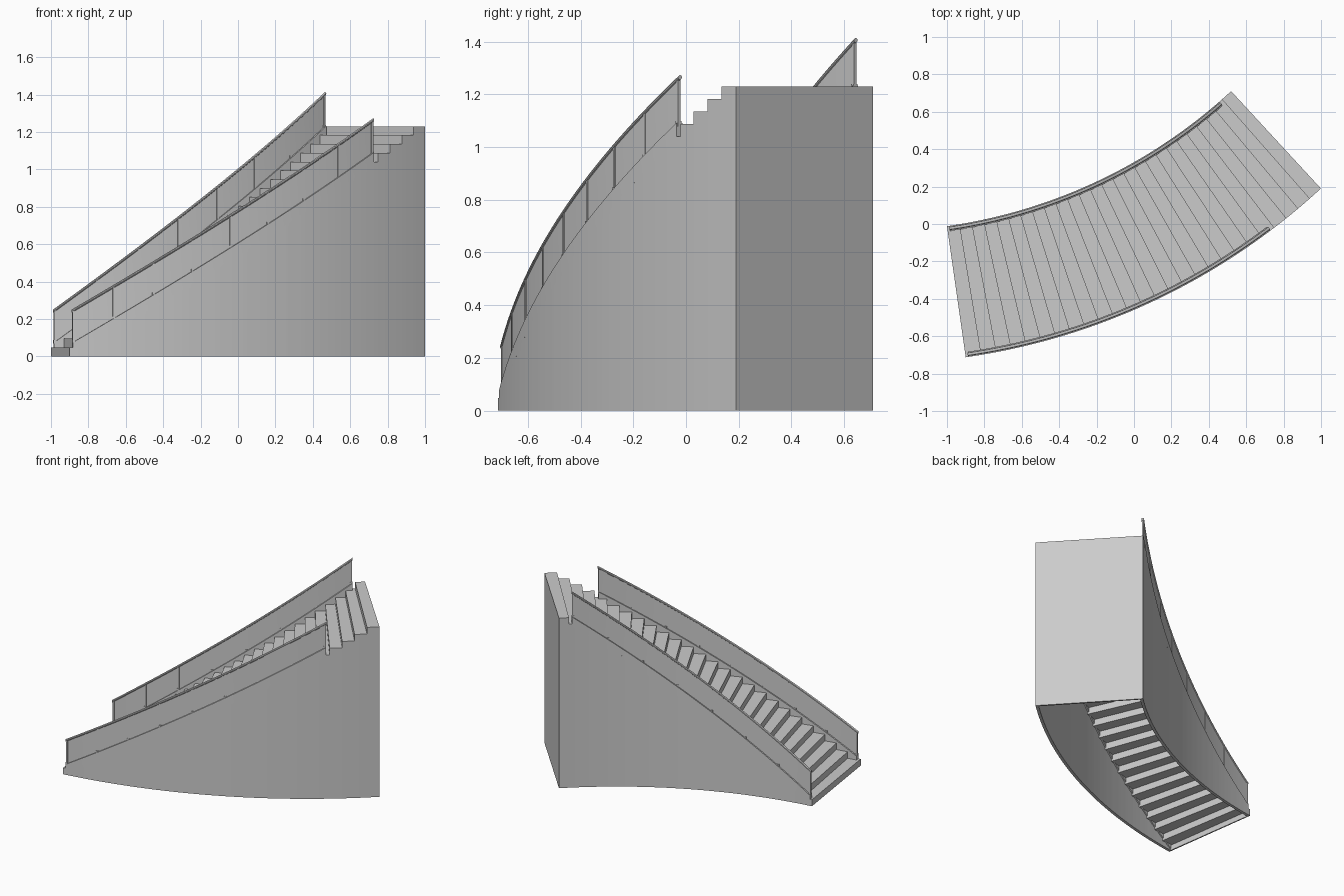
import bpy, bmesh, math

if "Cube" in bpy.data.objects:
    bpy.data.objects.remove(bpy.data.objects["Cube"])

CX, CY = -1.40, 2.79            # centre of the plan arcs
R0, R1 = 2.83, 3.538            # inner and outer radius
A0, A1 = math.radians(-81.87), math.radians(-47.3)
N = 26                          # number of steps
H = 1.23 / N                    # rise of one step
T = 0.01                        # slab thickness
W = 0.02                        # side wall thickness

grey = bpy.data.materials.new("stone grey")
grey.diffuse_color = (0.6, 0.6, 0.6, 1)
grey.use_nodes = True
grey.node_tree.nodes["Principled BSDF"].inputs["Base Color"].default_value = grey.diffuse_color


def point(u, r, z):
    """u is counted in steps along the stair."""
    a = A0 + (A1 - A0) * u / N
    return (CX + r * math.cos(a), CY + r * math.sin(a), z)


def sweep(bm, u0, u1, segs, profile, caps=True):
    """Sweep a counter-clockwise (r, z) profile from u0 to u1."""
    rings = []
    for i in range(segs + 1):
        u = u0 + (u1 - u0) * i / segs
        rings.append([bm.verts.new(point(u, r, z)) for r, z in profile(u)])
    n = len(rings[0])
    for a, b in zip(rings, rings[1:]):
        for k in range(n):
            j = (k + 1) % n
            bm.faces.new((a[k], b[k], b[j], a[j]))
    if caps:
        bm.faces.new(rings[0])
        bm.faces.new(rings[-1][::-1])


def rect(r0, r1, z0, z1, slope=0.0):
    """Rectangular profile whose heights climb by slope per step."""
    return lambda u: [(r0, z0 + slope * u), (r1, z0 + slope * u),
                      (r1, z1 + slope * u), (r0, z1 + slope * u)]


def finish(name, bm):
    bmesh.ops.remove_doubles(bm, verts=bm.verts, dist=1e-5)
    me = bpy.data.meshes.new(name)
    bm.to_mesh(me)
    bm.free()
    me.materials.append(grey)
    ob = bpy.data.objects.new(name, me)
    bpy.context.collection.objects.link(ob)
    bpy.ops.object.select_all(action='DESELECT')
    ob.select_set(True)
    bpy.context.view_layer.objects.active = ob
    bpy.ops.object.shade_smooth_by_angle(angle=math.radians(30))


# Treads
bm = bmesh.new()
for i in range(N):
    sweep(bm, i, i + 1, 2, rect(R0, R1, (i + 1) * H - T, (i + 1) * H))
finish("treads", bm)

# Risers
bm = bmesh.new()
for i in range(N):
    sweep(bm, i, i + 0.12, 1, rect(R0, R1, max(0, i * H - T), (i + 1) * H - T))
finish("risers", bm)

# Side walls with stepped tops, open underneath
for name, a, b in (("inner_wall", R0, R0 + W), ("outer_wall", R1 - W, R1)):
    bm = bmesh.new()
    for i in range(N):
        sweep(bm, i, i + 1, 2, rect(a, b, 0, (i + 1) * H - T), caps=False)
    finish(name, bm)

# Tall wall closing the upper end
bm = bmesh.new()
sweep(bm, N - 0.15, N, 1, rect(R0, R1, 0, N * H - T))
finish("end_wall", bm)

# Railings: sloping curb, thin panel, posts and round handrail on each side
U0 = 0.2
BASE, TOP = 0.065, 0.242        # curb top and handrail height at u = 0
for side, rc, c0, c1, r_len, end, bays in (
        ("inner", R0 + 0.014, R0, R0 + 0.028, R0, 24.68, 7),
        ("outer", R1 - 0.014, R1 - 0.028, R1, R1, 21.7, 8)):
    bm = bmesh.new()
    sweep(bm, U0, end, 50, rect(c0, c1, 0.0, BASE, H))
    finish(side + "_curb", bm)

    bm = bmesh.new()
    sweep(bm, U0, end, 50, rect(rc - 0.003, rc + 0.003, BASE, TOP - 0.01, H))
    finish(side + "_panel", bm)

    bm = bmesh.new()
    half = 0.006 / (r_len * (A1 - A0) / N)
    for k in range(bays + 1):
        u = U0 + half + (end - U0 - 2 * half) * k / bays
        z = BASE + H * u
        sweep(bm, u - half, u + half, 1,
              rect(rc - 0.006, rc + 0.006, z - 0.01, TOP + H * u - 0.008))
        # small foot plate
        sweep(bm, u - half * 1.3, u + half * 1.3, 1,
              rect(rc - 0.009, rc + 0.009, z - 0.01, z + 0.01))
    finish(side + "_posts", bm)

    bm = bmesh.new()
    sweep(bm, U0 - 0.05, end + 0.05, 50, lambda u: [
        (rc + 0.009 * math.cos(k * math.pi / 5),
         TOP - 0.007 + H * u + 0.009 * math.sin(k * math.pi / 5)) for k in range(10)])
    finish(side + "_handrail", bm)
